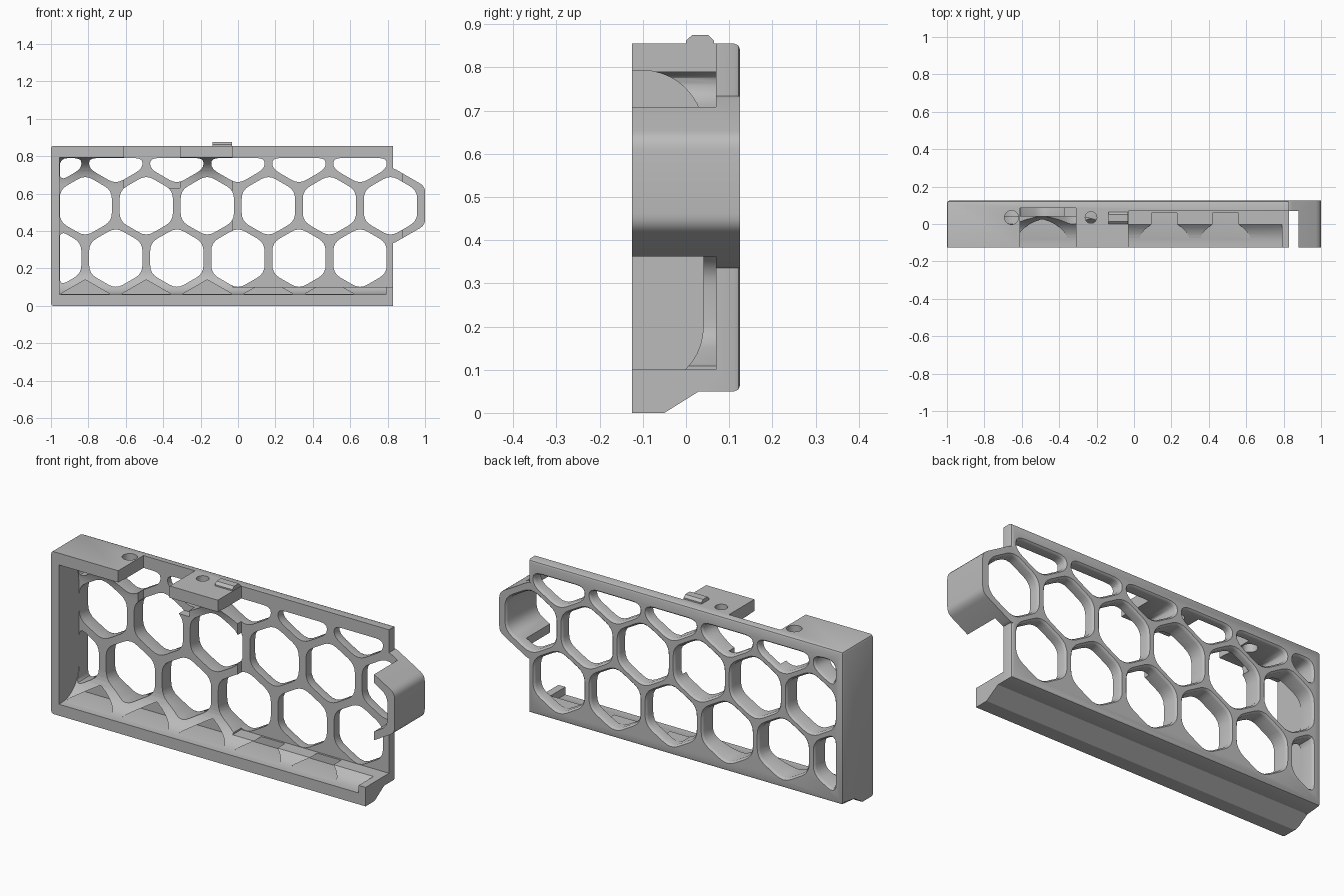
import bpy, bmesh, math
from mathutils import Vector

if "Cube" in bpy.data.objects:
    bpy.data.objects.remove(bpy.data.objects["Cube"])

grey = bpy.data.materials.new("plain grey")
grey.use_nodes = True
colour = (0.5, 0.5, 0.5, 1)
grey.diffuse_color = colour
grey.node_tree.nodes["Principled BSDF"].inputs["Base Color"].default_value = colour


def add_loft(bm, axis, layers):
    """Solid through matching outlines, each given as (position, points)."""
    place = {"x": lambda p, d: (d, p[0], p[1]),
             "y": lambda p, d: (p[0], d, p[1]),
             "z": lambda p, d: (p[0], p[1], d)}[axis]
    rings = [[bm.verts.new(place(p, d)) for p in pts] for d, pts in layers]
    for low, high in zip(rings, rings[1:]):
        for i in range(len(low)):
            j = (i + 1) % len(low)
            bm.faces.new((low[i], low[j], high[j], high[i]))
    bm.faces.new(rings[0])
    bm.faces.new(rings[-1])


def finish(name, bm):
    bmesh.ops.recalc_face_normals(bm, faces=bm.faces)
    mesh = bpy.data.meshes.new(name)
    bm.to_mesh(mesh)
    bm.free()
    mesh.materials.append(grey)
    obj = bpy.data.objects.new(name, mesh)
    bpy.context.collection.objects.link(obj)
    return obj


def prism(name, axis, start, end, pts):
    bm = bmesh.new()
    add_loft(bm, axis, [(start, pts), (end, pts)])
    return finish(name, bm)


def box(name, x0, x1, y0, y1, z0, z1):
    return prism(name, "x", x0, x1, [(y0, z0), (y1, z0), (y1, z1), (y0, z1)])


def combine(target, tool, operation="DIFFERENCE"):
    mod = target.modifiers.new(operation, "BOOLEAN")
    mod.operation, mod.object, mod.solver = operation, tool, "EXACT"
    bpy.context.view_layer.objects.active = target
    bpy.ops.object.modifier_apply(modifier=mod.name)
    bpy.data.objects.remove(tool)


def hexagon(cx, cz, half):
    r = half / math.cos(math.pi / 6)
    turns = [math.pi / 2 + i * math.pi / 3 for i in range(6)]
    return [Vector((cx + r * math.cos(t), cz + r * math.sin(t))) for t in turns]


def clip(pts, index, limit, sign):
    """Keep the part of an outline on one side of a straight line."""
    out = []
    for a, b in zip(pts, pts[1:] + pts[:1]):
        da, db = (a[index] - limit) * sign, (b[index] - limit) * sign
        if da >= 0:
            out.append(a)
        if da * db < 0:
            out.append(a.lerp(b, da / (da - db)))
    return out


def rounded(pts, reach, steps=4):
    out = []
    for i, p in enumerate(pts):
        before, after = pts[i - 1] - p, pts[(i + 1) % len(pts)] - p
        a = p + before.normalized() * min(reach, before.length * 0.45)
        b = p + after.normalized() * min(reach, after.length * 0.45)
        for s in range(steps + 1):
            t = s / steps
            out.append(a.lerp(p, t).lerp(p.lerp(b, t), t))
    return out


def grown(pts, amount):
    """Move an anticlockwise outline outwards."""
    out = []
    for i, p in enumerate(pts):
        d = pts[(i + 1) % len(pts)] - pts[i - 1]
        out.append(p + Vector((d.y, -d.x)).normalized() * amount)
    return out


# Solid block with a sloped underside and softened back edges
FRONT, BACK, TOP = -0.125, 0.125, 0.855
bm = bmesh.new()
profile = [(FRONT, 0), (-0.05, 0), (0.03, 0.05), (BACK, 0.05), (BACK, TOP), (FRONT, TOP)]
add_loft(bm, "x", [(-1, profile), (0.83, profile)])
bmesh.ops.recalc_face_normals(bm, faces=bm.faces)
rim = [e for e in bm.edges if all(v.co.y > 0.12 for v in e.verts)
       or (all(v.co.x < -0.9 for v in e.verts)
           and abs(e.verts[0].co.z - e.verts[1].co.z) < 0.001)]
bmesh.ops.bevel(bm, geom=rim, offset=0.013, segments=2, profile=0.5, affect="EDGES")
shell = finish("honeycomb_shell", bm)

# Hollow with large fillets at the floor and the roof
R, DEEP, FLOOR, ROOF = 0.14, 0.04, 0.06, 0.793
angles = [i * math.pi / 20 for i in range(11)]
hollow = [(-0.3, FLOOR)]
hollow += [(DEEP - R + R * math.sin(a), FLOOR + R - R * math.cos(a)) for a in angles]
hollow += [(DEEP - R + R * math.cos(a), ROOF - R + R * math.sin(a)) for a in angles]
hollow += [(-0.3, ROOF)]
combine(shell, prism("hollow", "x", -0.955, 0.79, hollow))

# Open right half, and gap between the two top brackets
combine(shell, box("right_opening", -0.03, 1.2, -0.4, 0.07, 0.1, 1.2))
combine(shell, box("bracket_gap", -0.61, -0.31, -0.4, 0.085, 0.63, 1.2))

# Side hook wrapped around the last upper cell
hook = prism("side_hook", "y", FRONT, BACK, rounded(hexagon(0.82, 0.535, 0.18), 0.03))
combine(hook, box("hook_front_gap", 0.4, 0.88, -0.4, 0.07, 0, 1))
combine(hook, box("hook_trim", 0.4, 0.75, -0.4, 0.4, 0, 1))
combine(shell, hook, "UNION")

# Honeycomb: three rows of open cells, and blind cells in the floor
PITCH, HALF = 0.3265, 0.1425
bm = bmesh.new()
for row, cz in enumerate((-0.025, 0.255, 0.535, 0.815)):
    even = row % 2 == 0
    count = 6 if row != 0 else 5
    for i in range(count):
        cx = (-0.817 if even else -0.98) + i * PITCH
        pts = hexagon(cx, cz, HALF)
        pts = clip(pts, 0, -0.953, 1)
        pts = clip(pts, 1, 0.79, -1)
        if row == 0:
            pts = clip(pts, 1, 0.062, 1)
            pts = rounded(pts, 0.008)
            add_loft(bm, "y", [(-0.11, pts), (0.06, pts)])
        else:
            pts = rounded(pts, 0.045)
            add_loft(bm, "y", [(-0.2, pts), (0.112, pts),
                               (0.119, grown(pts, 0.003)), (0.128, grown(pts, 0.012))])
combine(shell, finish("cells", bm))

# Screw holes through the brackets
for cx, r in ((-0.655, 0.037), (-0.23, 0.031)):
    ring = [(cx + r * math.cos(i * math.pi / 16), 0.035 + r * math.sin(i * math.pi / 16))
            for i in range(32)]
    combine(shell, prism("screw_hole", "z", 0.74, 0.95, ring))

# Small locating catch on the middle bracket
catch = prism("top_catch", "x", -0.135, -0.032,
              [(0, 0.84), (0.065, 0.84), (0.065, 0.862), (0.052, 0.875),
               (0.014, 0.875), (0, 0.862)])

for obj in (shell, catch):
    bpy.ops.object.select_all(action="DESELECT")
    obj.select_set(True)
    bpy.context.view_layer.objects.active = obj
    bpy.ops.object.shade_smooth_by_angle(angle=math.radians(30))
